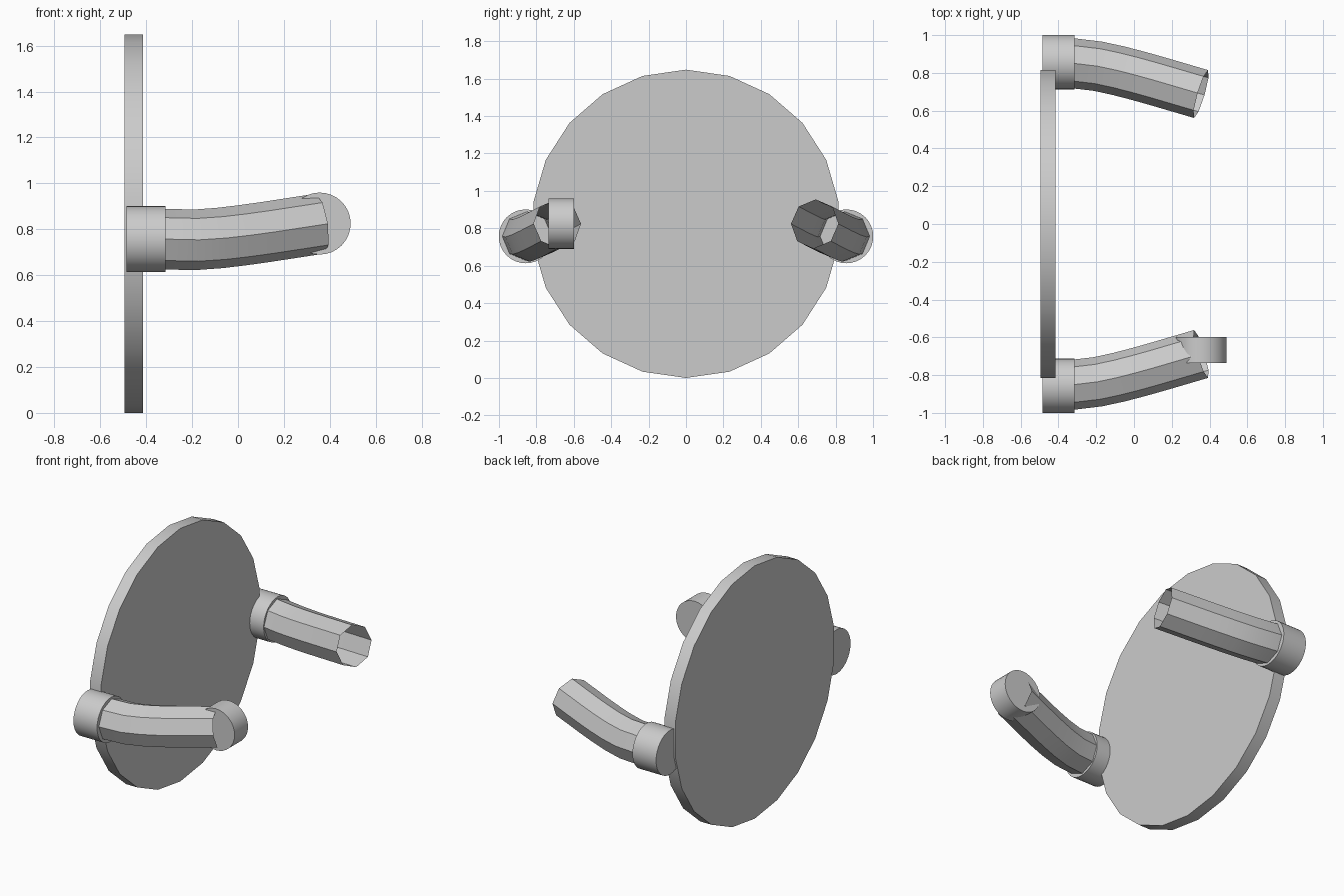
import bpy, bmesh, math
from mathutils import Vector, Matrix

cube = bpy.data.objects.get("Cube")
if cube:
    bpy.data.objects.remove(cube, do_unlink=True)

GREY = (0.6, 0.6, 0.6, 1.0)
mat = bpy.data.materials.new("light grey")
mat.use_nodes = True
mat.diffuse_color = GREY
mat.node_tree.nodes["Principled BSDF"].inputs["Base Color"].default_value = GREY


def finish(name, bm):
    """Turn a bmesh into a smooth object with sharp creases kept."""
    bmesh.ops.recalc_face_normals(bm, faces=bm.faces)
    mesh = bpy.data.meshes.new(name)
    bm.to_mesh(mesh)
    bm.free()
    mesh.materials.append(mat)
    ob = bpy.data.objects.new(name, mesh)
    bpy.context.collection.objects.link(ob)
    bpy.ops.object.select_all(action='DESELECT')
    ob.select_set(True)
    bpy.context.view_layer.objects.active = ob
    bpy.ops.object.shade_smooth_by_angle(angle=math.radians(30))
    return ob


def cylinder(name, center, radius, depth, sides, axis):
    """Capped cylinder along 'X' or 'Y', with a corner at the top."""
    bm = bmesh.new()
    if axis == 'X':
        turn = Matrix.Rotation(math.pi / 2, 4, 'Y')
    else:
        turn = Matrix.Rotation(math.pi / 2, 4, 'X')
    bmesh.ops.create_cone(bm, cap_ends=True, segments=sides, radius1=radius,
                          radius2=radius, depth=depth,
                          matrix=Matrix.Translation(center) @ turn)
    # bring a corner exactly to the top of the wheel
    top = max(bm.verts, key=lambda v: v.co.z).co - Vector(center)
    if axis == 'X':
        fix = Matrix.Rotation(math.atan2(top.y, top.z), 4, 'X')
        bmesh.ops.rotate(bm, cent=center, matrix=fix, verts=bm.verts)
    return finish(name, bm)


def tube(name, path, radius, sides):
    """Open-ended thin tube swept along a path."""
    bm = bmesh.new()
    rings = []
    for i, p in enumerate(path):
        t = (path[min(i + 1, len(path) - 1)] - path[max(i - 1, 0)]).normalized()
        side = Vector((0, 0, 1)).cross(t).normalized()
        up = t.cross(side)
        angles = [2 * math.pi * k / sides for k in range(sides)]
        rings.append([bm.verts.new(p + radius * (math.cos(a) * side + math.sin(a) * up))
                      for a in angles])
    for a, b in zip(rings, rings[1:]):
        for k in range(sides):
            n = (k + 1) % sides
            bm.faces.new((a[k], a[n], b[n], b[k]))
    return finish(name, bm)


# Big upright plate
cylinder("round_plate", (-0.455, 0, 0.824), 0.824, 0.08, 22, 'X')

# Curved arms with round cuffs, one at each edge of the plate
ARM = [(-0.40, 0.857, 0.760), (-0.315, 0.850, 0.757), (-0.19, 0.835, 0.754),
       (-0.08, 0.811, 0.762), (0.02, 0.785, 0.774), (0.12, 0.757, 0.788),
       (0.355, 0.688, 0.824)]
for label, s in (("left", 1), ("right", -1)):
    cylinder(label + "_cuff", (-0.4, s * 0.857, 0.757), 0.144, 0.17, 32, 'X')
    tube(label + "_arm", [Vector((x, s * y, z)) for x, y, z in ARM], 0.132, 8)

# Round knob on the end of the right arm
cylinder("right_knob", (0.356, -0.667, 0.825), 0.135, 0.138, 32, 'Y')
